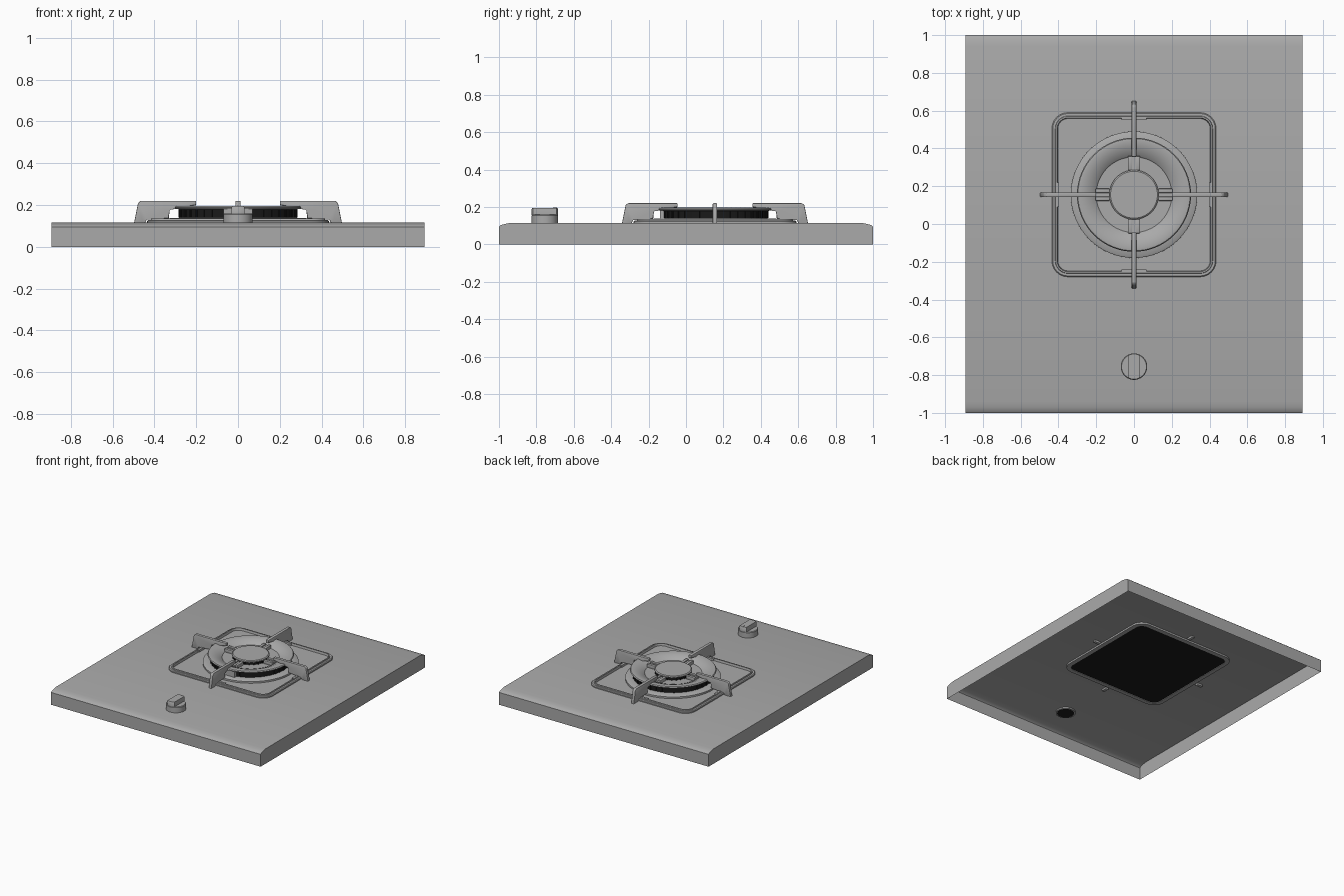
import bpy, bmesh, math
from mathutils import Matrix

cube = bpy.data.objects.get("Cube")
if cube:
    bpy.data.objects.remove(cube)


def material(name, value):
    m = bpy.data.materials.new(name)
    m.use_nodes = True
    colour = (value, value, value, 1)
    m.diffuse_color = colour
    m.node_tree.nodes["Principled BSDF"].inputs["Base Color"].default_value = colour
    return m


GREY = material("grey metal", 0.4)
DARK = material("dark interior", 0.01)
CY = 0.155      # burner centre in y
TOP = 0.115     # height of the hob surface


def finish(name, bm, mat=GREY, loc=(0, 0, 0), turn=0, smooth=True):
    me = bpy.data.meshes.new(name)
    bmesh.ops.recalc_face_normals(bm, faces=bm.faces)
    bm.to_mesh(me)
    bm.free()
    ob = bpy.data.objects.new(name, me)
    bpy.context.collection.objects.link(ob)
    me.materials.append(mat)
    ob.location = loc
    ob.rotation_euler.z = turn
    if smooth:
        bpy.ops.object.select_all(action="DESELECT")
        ob.select_set(True)
        bpy.context.view_layer.objects.active = ob
        bpy.ops.object.shade_smooth_by_angle(angle=math.radians(35))
    return ob


def loft(rings, closed=False, cap=False):
    """Skin a list of equal closed point loops."""
    bm = bmesh.new()
    vs = [[bm.verts.new(p) for p in r] for r in rings]
    n = len(vs[0])
    pairs = list(zip(vs, vs[1:])) + ([(vs[-1], vs[0])] if closed else [])
    for a, b in pairs:
        for i in range(n):
            j = (i + 1) % n
            bm.faces.new((a[i], a[j], b[j], b[i]))
    if cap:
        bm.faces.new(vs[0])
        bm.faces.new(vs[-1])
    return bm


def circle(r, z, n=64):
    return [(r * math.cos(i * math.tau / n), r * math.sin(i * math.tau / n), z) for i in range(n)]


def rounded_square(half, radius, z, seg=6):
    pts = []
    for k in range(4):
        mid = math.pi / 4 + k * math.pi / 2
        cx = math.copysign(half - radius, math.cos(mid))
        cy = math.copysign(half - radius, math.sin(mid))
        for s in range(seg + 1):
            a = (k + s / seg) * math.pi / 2
            pts.append((cx + radius * math.cos(a), cy + radius * math.sin(a), z))
    return pts


def lathe(name, profile, mat=GREY, y=CY, closed=False, cap=False):
    return finish(name, loft([circle(r, z) for r, z in profile], closed, cap), mat, (0, y, 0))


def box(name, size, centre, mat=GREY, loc=(0, 0, 0), turn=0, bevel=0.0):
    bm = bmesh.new()
    bmesh.ops.create_cube(bm, size=1)
    bmesh.ops.scale(bm, vec=size, verts=bm.verts)
    bmesh.ops.translate(bm, vec=centre, verts=bm.verts)
    if bevel:
        bmesh.ops.bevel(bm, geom=bm.edges[:], offset=bevel, segments=2, affect="EDGES", profile=0.5)
    return finish(name, bm, mat, loc, turn)


# Hob top: thin folded sheet with softened front and back edges, open below
half_profile = [(1, 0), (1, 0.095), (0.992, 0.102), (0.97, 0.109), (0.94, TOP)]
section = half_profile + [(-y, z) for y, z in reversed(half_profile)]
bm = bmesh.new()
sides = [[bm.verts.new((x, y, z)) for y, z in section] for x in (-0.893, 0.893)]
for i in range(len(section) - 1):
    bm.faces.new((sides[0][i], sides[0][i + 1], sides[1][i + 1], sides[1][i]))
for s in sides:
    bm.faces.new(s)
finish("hob_top", bm)

# Pan frame: rounded square rim around the burner
rim = [(0.435, 0.102), (0.435, 0.123), (0.43, 0.128), (0.417, 0.128), (0.415, 0.135),
       (0.407, 0.135), (0.403, 0.122), (0.403, 0.102)]
finish("pan_frame", loft([rounded_square(h, h - 0.35, z) for h, z in rim], closed=True),
       loc=(0, CY, 0))

# Pan floor above the sheet and dark plate beneath it
for name, mat, z in (("pan_floor", GREY, 0.118), ("pan_underside", DARK, 0.107)):
    bm = loft([rounded_square(0.405, 0.055, z + d) for d in (-0.001, 0.001)], cap=True)
    finish(name, bm, mat, (0, CY, 0))

# Burner: base ring, dark body, dished crown, dark core and centre cap
lathe("burner_base_ring", [(0.335, 0.117), (0.335, 0.132), (0.328, 0.137), (0.28, 0.139)])
lathe("burner_body", [(0.28, 0.117), (0.28, 0.18)], DARK)
lathe("burner_crown", [(0.28, 0.179), (0.298, 0.181), (0.302, 0.187), (0.297, 0.194), (0.285, 0.196),
                       (0.25, 0.189), (0.205, 0.17), (0.2, 0.164), (0.12, 0.162), (0.12, 0.155),
                       (0.26, 0.155)], closed=True)
lathe("burner_core", [(0.118, 0.155), (0.118, 0.184)], DARK)
lathe("burner_cap", [(0.124, 0.181), (0.131, 0.184), (0.131, 0.191), (0.124, 0.196)], cap=True)
box("burner_inlet", (0.14, 0.04, 0.066), (0, -0.275, 0.148), loc=(0, CY, 0))

# Teeth around the flame core and the outer body
for name, count, radius, z, size in (("core_tooth", 24, 0.121, 0.172, (0.012, 0.01, 0.02)),
                                     ("body_tooth", 40, 0.281, 0.16, (0.008, 0.012, 0.038))):
    bm = bmesh.new()
    for i in range(count):
        spin = Matrix.Rotation(i * math.tau / count, 4, "Z")
        place = spin @ Matrix.Translation((radius, 0, z)) @ Matrix.Diagonal((*size, 1))
        bmesh.ops.create_cube(bm, size=1, matrix=place)
    finish(name + "_ring", bm, DARK, (0, CY, 0), smooth=False)

# Pan support: four blade legs with their bridges and foot clips
blade = [(0.5, 0.1), (0.478, 0.21), (0.465, 0.22), (0.2, 0.22), (0.2, 0.198),
         (0.33, 0.18), (0.33, 0.134), (0.44, 0.134), (0.45, 0.1)]
for i, side in enumerate(("left", "back", "right", "front")):
    turn = i * math.pi / 2
    bm = loft([[(x, t, z) for x, z in blade] for t in (-0.012, 0.012)], cap=True)
    bmesh.ops.bevel(bm, geom=bm.edges[:], offset=0.004, segments=2, affect="EDGES", profile=0.5)
    finish(side + "_grate_leg", bm, loc=(0, CY, 0), turn=turn)
    box(side + "_foot_clip", (0.012, 0.13, 0.016), (0.402, 0, 0.128), loc=(0, CY, 0), turn=turn)
    for s in (-1, 1):
        box(side + "_burner_bridge", (0.075, 0.022, 0.026), (0.167, s * 0.021, 0.175),
            loc=(0, CY, 0), turn=turn, bevel=0.003)
    box(side + "_bridge_web", (0.075, 0.022, 0.018), (0.167, 0, 0.171), loc=(0, CY, 0), turn=turn)

# Control knob: round base, raised grip cut to the same circle, marker and underside
KY = -0.755
lathe("knob_base", [(0.07, 0.105), (0.07, 0.155), (0.066, 0.16)], y=KY, cap=True)
arc = math.asin(0.03 / 0.07)
outline = []
for start in (math.pi / 2, -math.pi / 2):
    for k in range(7):
        a = start - arc + 2 * arc * k / 6
        outline.append((0.07 * math.cos(a), 0.07 * math.sin(a)))
bm = loft([[(x * f, y * f, z) for x, y in outline] for f, z in ((1, 0.158), (1, 0.19), (0.95, 0.195))],
          cap=True)
finish("knob_grip", bm, loc=(0, KY, 0))
box("knob_marker", (0.006, 0.02, 0.003), (0, KY + 0.055, 0.1955))
lathe("knob_underside", [(0.06, 0.104), (0.06, 0.106)], DARK, y=KY, cap=True)
